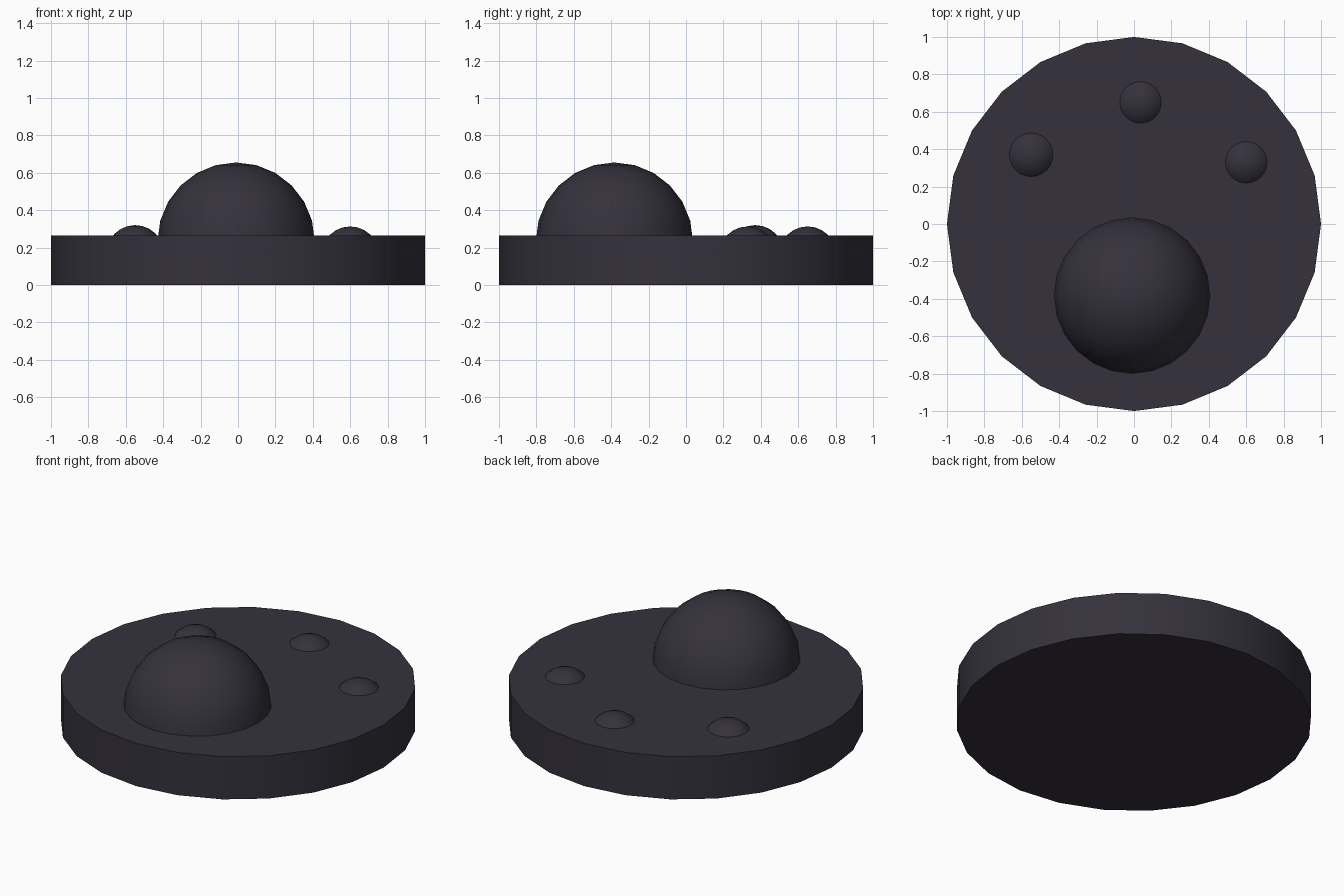
import bpy, bmesh, math
from mathutils import Matrix

if "Cube" in bpy.data.objects:
    bpy.data.objects.remove(bpy.data.objects["Cube"])

DECK = 0.265  # top of the disc

mat = bpy.data.materials.new("dark_charcoal")
mat.diffuse_color = (0.035, 0.031, 0.045, 1)
mat.use_nodes = True
mat.node_tree.nodes["Principled BSDF"].inputs["Base Color"].default_value = mat.diffuse_color


def finish(bm, name, angle):
    bmesh.ops.recalc_face_normals(bm, faces=bm.faces)
    mesh = bpy.data.meshes.new(name)
    bm.to_mesh(mesh)
    bm.free()
    mesh.materials.append(mat)
    ob = bpy.data.objects.new(name, mesh)
    bpy.context.collection.objects.link(ob)
    bpy.ops.object.select_all(action='DESELECT')
    ob.select_set(True)
    bpy.context.view_layer.objects.active = ob
    bpy.ops.object.shade_smooth_by_angle(angle=math.radians(angle))
    return ob


def dome(name, x, y, radius, top):
    # Sphere whose buried part is cut off just under the deck
    bm = bmesh.new()
    bmesh.ops.create_uvsphere(bm, u_segments=24, v_segments=12, radius=radius,
                              matrix=Matrix.Translation((x, y, top - radius)))
    cut = bmesh.ops.bisect_plane(bm, geom=bm.verts[:] + bm.edges[:] + bm.faces[:],
                                 plane_co=(0, 0, DECK - 0.01), plane_no=(0, 0, 1),
                                 clear_inner=True)
    rim = [e for e in cut['geom_cut'] if isinstance(e, bmesh.types.BMEdge)]
    bmesh.ops.contextual_create(bm, geom=rim)
    return finish(bm, name, 30)


# Round 24-sided base
bm = bmesh.new()
bmesh.ops.create_cone(bm, cap_ends=True, segments=24, radius1=1, radius2=1, depth=DECK,
                      matrix=Matrix.Translation((0, 0, DECK / 2)))
finish(bm, "base_disc", 30)

# Large dome towards the front, three low bumps around the back
dome("large_dome", -0.01, -0.383, 0.42, 0.655)
dome("left_bump", -0.55, 0.37, 0.154, 0.32)
dome("back_bump", 0.035, 0.65, 0.154, 0.313)
dome("right_bump", 0.60, 0.33, 0.154, 0.313)
